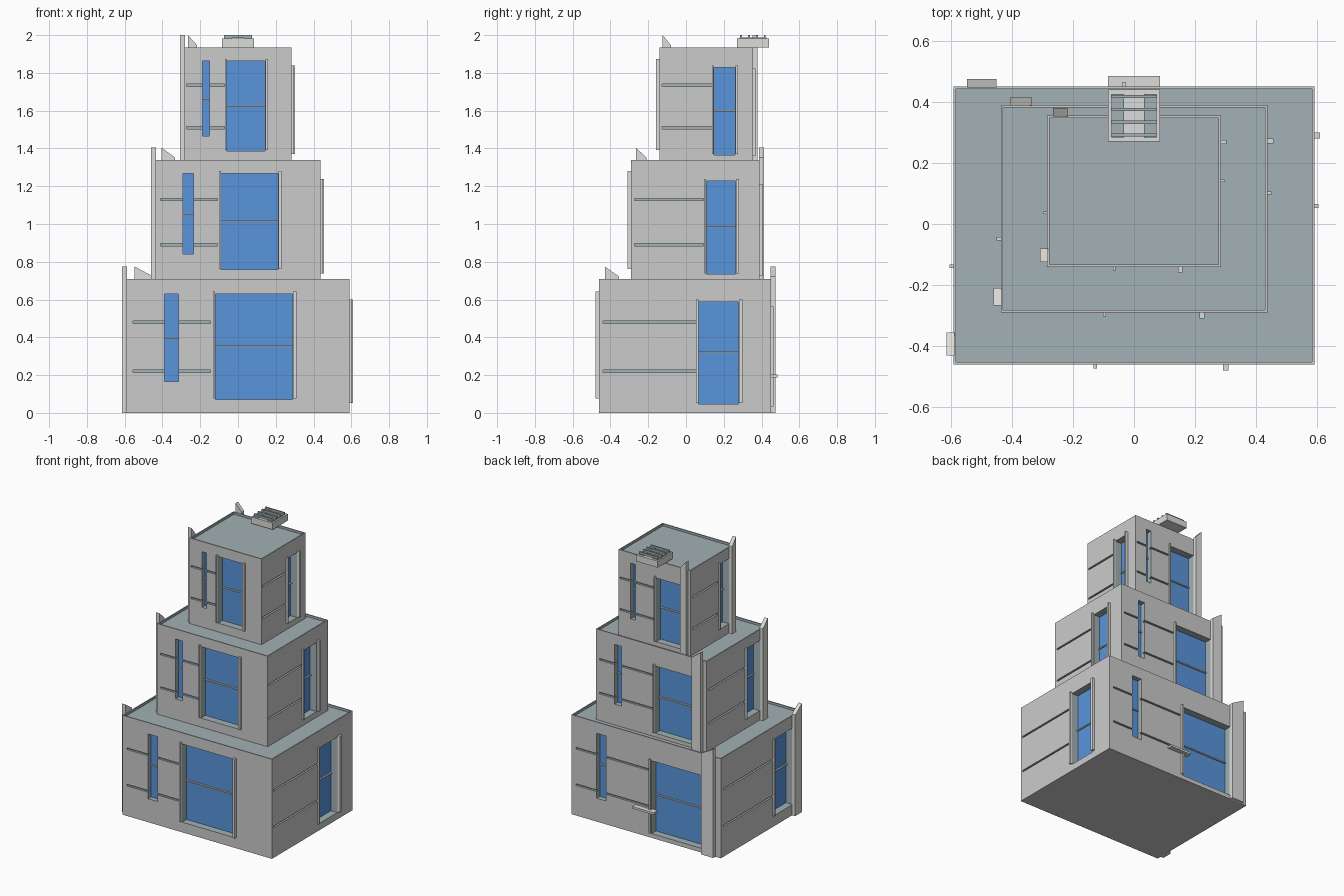
import bpy, bmesh
from mathutils import Vector

if "Cube" in bpy.data.objects:
    bpy.data.objects.remove(bpy.data.objects["Cube"])


def material(name, rgb):
    m = bpy.data.materials.new(name)
    m.diffuse_color = (*rgb, 1)
    m.use_nodes = True
    m.node_tree.nodes["Principled BSDF"].inputs["Base Color"].default_value = m.diffuse_color
    return m


GLASS = material("glass_blue", (0.10, 0.30, 0.72))
TEAL = material("slate_teal", (0.36, 0.44, 0.46))
WALL = material("wall_grey", (0.62, 0.64, 0.62))
TRIM = material("trim_grey", (0.72, 0.73, 0.70))


def add_mesh(name, bm, mat):
    bmesh.ops.recalc_face_normals(bm, faces=bm.faces)
    me = bpy.data.meshes.new(name)
    bm.to_mesh(me)
    bm.free()
    me.materials.append(mat)
    ob = bpy.data.objects.new(name, me)
    bpy.context.collection.objects.link(ob)
    return ob


def add_box(bm, a, b):
    a, b = Vector(a), Vector(b)
    verts = bmesh.ops.create_cube(bm, size=1)["verts"]
    for v in verts:
        v.co = Vector(((a + b) / 2)[i] + v.co[i] * abs(b[i] - a[i]) for i in range(3))


def box(name, a, b, mat):
    bm = bmesh.new()
    add_box(bm, a, b)
    return add_mesh(name, bm, mat)


def cut(target, bm, mat):
    cutter = add_mesh("cutter", bm, mat)
    cutter.hide_render = True
    mod = target.modifiers.new("cut", "BOOLEAN")
    mod.operation, mod.solver, mod.object = "DIFFERENCE", "EXACT", cutter
    mod.material_mode = "TRANSFER"
    bpy.context.view_layer.objects.active = target
    bpy.ops.object.modifier_apply(modifier=mod.name)
    bpy.data.objects.remove(cutter)


class Tier:
    def __init__(self, name, x0, x1, y0, y1, z0, z1):
        self.name, self.z0, self.z1 = name, z0, z1
        self.ext = (x0, x1, y0, y1)
        self.windows, self.grooves = bmesh.new(), bmesh.new()
        self.body = box(name + "_walls", (x0, y0, z0), (x1, y1, z1), WALL)

    # u runs along the wall, w points outward from it
    def at(self, side, u, w, z):
        x0, x1, y0, y1 = self.ext
        return {"front": (u, y0 - w, z), "back": (u, y1 + w, z),
                "left": (x0 - w, u, z), "right": (x1 + w, u, z)}[side]

    def part(self, label, side, u, w, z, mat):
        return box(f"{self.name}_{side}_{label}", self.at(side, u[0], w[0], z[0]),
                   self.at(side, u[1], w[1], z[1]), mat)

    def window(self, side, u, z, mid, label="window", d=0.055):
        add_box(self.windows, self.at(side, u[0], -d, z[0]), self.at(side, u[1], 0.05, z[1]))
        e = 0.003
        self.part(label + "_glass", side, (u[0] - e, u[1] + e), (-d - 0.01, -d + 0.004),
                  (z[0] - e, z[1] + e), GLASS)
        self.part(label + "_bar", side, u, (-d, -d + 0.014), (mid - 0.004, mid + 0.004), TRIM)

    def jamb(self, side, u, width, w, z):
        self.part("jamb", side, (u - width / 2, u + width / 2), (-0.005, w),
                  (z[0] + 0.005, z[1] + 0.012), TRIM)

    def groove(self, side, u, heights):
        for h in heights:
            add_box(self.grooves, self.at(side, u[0], -0.015, h - 0.006),
                    self.at(side, u[1], 0.02, h + 0.006))

    # upright fin with a slanted top, tall at u[0]
    def fin(self, side, u):
        bm = bmesh.new()
        pts = [(u[0], self.z0), (u[1], self.z0), (u[1], self.z1 + 0.012), (u[0], self.z1 + 0.065)]
        rings = [[bm.verts.new(self.at(side, p, w, z)) for p, z in pts] for w in (-0.003, 0.024)]
        for r in rings:
            bm.faces.new(r)
        for i in range(4):
            j = (i + 1) % 4
            bm.faces.new((rings[0][i], rings[0][j], rings[1][j], rings[1][i]))
        add_mesh(f"{self.name}_{side}_fin", bm, TRIM)

    def finish(self):
        x0, x1, y0, y1 = self.ext
        cut(self.body, self.windows, TEAL)
        cut(self.body, self.grooves, TEAL)
        roof = bmesh.new()
        r = 0.008
        add_box(roof, (x0 + r, y0 + r, self.z1 - 0.016), (x1 - r, y1 - r, self.z1 + 0.1))
        cut(self.body, roof, TEAL)


# Per tier: extents, wall windows (u range, z range), slim window, fins, groove spans
TIERS = [
    dict(name="lower", ext=(-.59, .59, -.46, .45, 0, .71), s=1.0,
         front=((-.12, .288), (.072, .63)), right=((.066, .278), (.048, .587)),
         back=((-.451, -.043), (.03, .55)), left=((-.36, -.147), (.075, .62)),
         slim=((-.39, -.315), (.167, .63)), back_fin=(-.547, -.45), left_fin=(-.43, -.355),
         lines=(.22, .48), gf=(-.555, -.145), gr=(-.44, .055), gb=(-.025, .555), gl=(-.13, .42)),
    dict(name="middle", ext=(-.436, .437, -.29, .39, .69, 1.34), s=.85,
         front=((-.09, .213), (.758, 1.268)), right=((.108, .262), (.734, 1.227)),
         back=((-.333, -.03), (.72, 1.2)), left=((-.21, -.056), (.76, 1.26)),
         slim=((-.29, -.235), (.842, 1.268)), back_fin=(-.406, -.333), left_fin=(-.266, -.21),
         lines=(.89, 1.13), gf=(-.41, -.108), gr=(-.272, .093), gb=(-.015, .41), gl=(-.04, .37)),
    dict(name="upper", ext=(-.284, .284, -.14, .355, 1.32, 1.935), s=.7,
         front=((-.06, .143), (1.386, 1.862)), right=((.147, .26), (1.365, 1.828)),
         back=((-.216, -.013), (1.355, 1.81)), left=((-.08, .03), (1.39, 1.855)),
         slim=((-.188, -.15), (1.465, 1.862)), back_fin=(-.265, -.217), left_fin=(-.124, -.08),
         lines=(1.51, 1.735), gf=(-.272, -.072), gr=(-.127, .137), gb=(0, .272), gl=(.044, .335)),
]

for d in TIERS:
    t = Tier(d["name"], *d["ext"])
    s = d["s"]
    for side in ("front", "right", "back", "left"):
        u, z = d[side]
        t.window(side, u, z, z[0] + (z[1] - z[0]) * 0.505)
        # one thin and one thick jamb; on back and left the fin takes one side
        if side in ("front", "right"):
            t.jamb(side, u[0] - .007 * s, .012 * s, .013, z)
            t.jamb(side, u[1] + .012 * s, .019 * s, .019, z)
        else:
            t.jamb(side, u[1] + .009 * s, .012 * s, .014, z)
        t.groove(side, d["g" + side[0]], d["lines"])
    # slim windows on front and, turned around, on back
    (a, b), z = d["slim"]
    for side, u in (("front", (a, b)), ("back", (-b, -a))):
        t.window(side, u, z, (z[0] + z[1]) / 2, "slim_window", 0.04)
    t.fin("back", d["back_fin"])
    t.fin("left", d["left_fin"])
    t.finish()

# Small ledge on the back wall
box("back_ledge", (-.085, .44, .188), (.085, .485, .203), TRIM)

# Rooftop vent unit with rails and slats
box("vent_box", (-.085, .27, 1.935), (.085, .44, 1.982), TRIM)
for sx in (-1, 1):
    box("vent_rail", (sx * .032, .283, 1.98), (sx * .074, .425, 1.988), TEAL)
for i in range(4):
    y = .291 + i * .042
    box("vent_slat", (-.075, y - .005, 1.985), (.075, y + .005, 2.0), TEAL)
